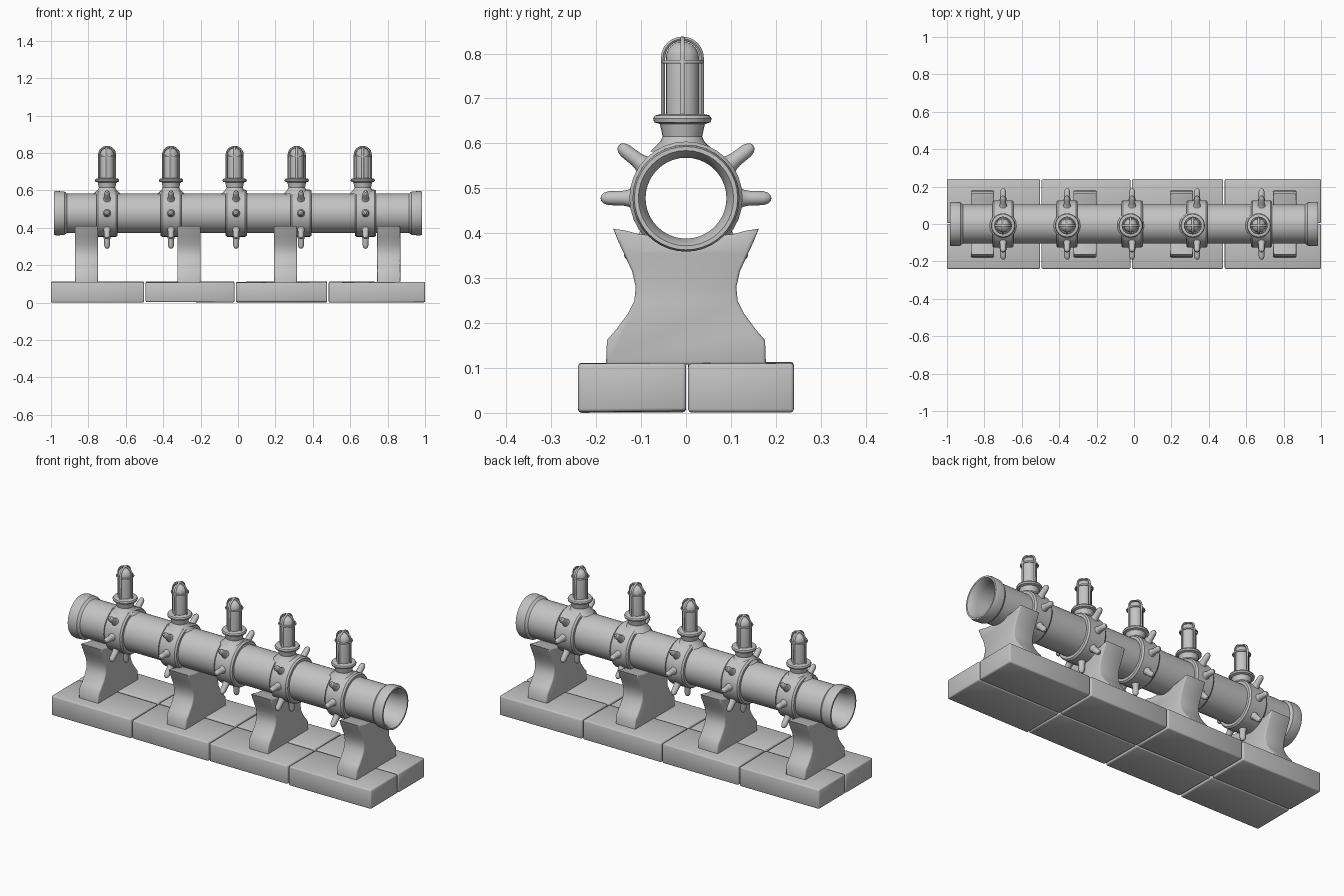
import bpy, bmesh, math, random
from mathutils import Vector, Matrix

random.seed(4)
cube = bpy.data.objects.get("Cube")
if cube:
    bpy.data.objects.remove(cube, do_unlink=True)

grey = bpy.data.materials.new("plain_grey")
grey.use_nodes = True
COLOUR = (0.55, 0.55, 0.55, 1)
grey.diffuse_color = COLOUR
grey.node_tree.nodes["Principled BSDF"].inputs["Base Color"].default_value = COLOUR

AXIS_Z = 0.478  # height of the pipe's centre line


def finish(name, bm, angle=35):
    """Turn a bmesh into a smooth shaded object."""
    bmesh.ops.recalc_face_normals(bm, faces=bm.faces)
    mesh = bpy.data.meshes.new(name)
    bm.to_mesh(mesh)
    bm.free()
    mesh.materials.append(grey)
    obj = bpy.data.objects.new(name, mesh)
    bpy.context.collection.objects.link(obj)
    bpy.ops.object.select_all(action='DESELECT')
    obj.select_set(True)
    bpy.context.view_layer.objects.active = obj
    bpy.ops.object.shade_smooth_by_angle(angle=math.radians(angle))
    return obj


def lathe(name, profile, origin, direction=(0, 0, 1), segments=24, closed=False):
    """Spin (radius, distance) points around a direction."""
    bm = bmesh.new()
    verts = [bm.verts.new((r, 0, h)) for r, h in profile]
    pairs = list(zip(verts, verts[1:]))
    if closed:
        pairs.append((verts[-1], verts[0]))
    edges = [bm.edges.new(p) for p in pairs]
    bmesh.ops.spin(bm, geom=verts + edges, cent=(0, 0, 0), axis=(0, 0, 1),
                   angle=math.tau, steps=segments, use_merge=True)
    bmesh.ops.remove_doubles(bm, verts=bm.verts, dist=0.0002)
    turn = Vector(direction).to_track_quat('Z', 'Y').to_matrix().to_4x4()
    bm.transform(Matrix.Translation(origin) @ turn)
    return finish(name, bm)


def tube(name, points, radius, origin, cyclic=False):
    """Round bar along a list of points."""
    curve = bpy.data.curves.new(name, 'CURVE')
    curve.dimensions = '3D'
    curve.bevel_depth = radius
    curve.bevel_resolution = 1
    spline = curve.splines.new('POLY')
    spline.points.add(len(points) - 1)
    for p, co in zip(spline.points, points):
        p.co = (*(Vector(co) + Vector(origin)), 1)
    spline.use_cyclic_u = cyclic
    temp = bpy.data.objects.new(name + "_path", curve)
    bpy.context.collection.objects.link(temp)
    bpy.context.view_layer.update()
    bm = bmesh.new()
    mesh = temp.to_mesh()
    bm.from_mesh(mesh)
    temp.to_mesh_clear()
    bpy.data.objects.remove(temp, do_unlink=True)
    return finish(name, bm, 60)


def slab(name, x0, x1, y0, y1, z0, z1):
    """Worn stone block with uneven corners."""
    bm = bmesh.new()
    bmesh.ops.create_cube(bm, size=1)
    for v in bm.verts:
        v.co.x = x1 if v.co.x > 0 else x0
        v.co.y = y1 if v.co.y > 0 else y0
        v.co.z = (z1 - random.uniform(0, 0.006)) if v.co.z > 0 else z0 + random.uniform(0, 0.004)
    bmesh.ops.bevel(bm, geom=bm.edges[:], offset=0.007, segments=2,
                    profile=0.5, affect='EDGES')
    return finish(name, bm, 50)


def support(name, x0, x1):
    """Waisted pedestal with a saddle that holds the pipe."""
    side = [(0.178, 0.108), (0.176, 0.162), (0.155, 0.186), (0.13, 0.22),
            (0.115, 0.25), (0.112, 0.28), (0.12, 0.315), (0.137, 0.352),
            (0.15, 0.38), (0.162, 0.41), (0.135, 0.406), (0.105, 0.398)]
    saddle = []
    for i in range(9):
        a = math.radians(-55 - 70 * i / 8)
        saddle.append((0.103 * math.cos(a), AXIS_Z + 0.103 * math.sin(a)))
    outline = side + saddle + [(-y, z) for y, z in reversed(side)]
    bm = bmesh.new()
    face = bm.faces.new([bm.verts.new((x0, y, z)) for y, z in outline])
    made = bmesh.ops.extrude_face_region(bm, geom=[face])["geom"]
    bmesh.ops.translate(bm, vec=(x1 - x0, 0, 0),
                        verts=[g for g in made if isinstance(g, bmesh.types.BMVert)])
    rims = [e for e in bm.edges if abs(e.verts[0].co.x - e.verts[1].co.x) < 1e-5]
    bmesh.ops.bevel(bm, geom=rims, offset=0.006, segments=2,
                    profile=0.5, affect='EDGES')
    return finish(name, bm, 50)


# Base: two rows of four slabs
seams = [-1, -0.498, -0.015, 0.481, 1]
for i, (a, b) in enumerate(zip(seams, seams[1:])):
    left = a + (0.004 if i else 0)
    right = b - (0.004 if i < 3 else 0)
    slab(f"base_slab_front_{i + 1}", left, right, -0.24, 0.0, 0, 0.112)
    slab(f"base_slab_back_{i + 1}", left, right, 0.005, 0.24, 0, 0.114)

# Pedestals
for i, x in enumerate((-0.81, -0.262, 0.254, 0.806)):
    support(f"support_{i + 1}", x - 0.062, x + 0.062)

# Hollow pipe with flared ends
half = [(0.105, 0.915), (0.116, 0.928), (0.119, 0.97), (0.115, 0.985),
        (0.106, 0.985), (0.098, 0.972), (0.09, 0.94)]
pipe = half + [(r, -h) for r, h in reversed(half)]
lathe("pipe", pipe, (0, 0, AXIS_Z), (1, 0, 0), 40, closed=True)

# Collars with studs, each topped by a caged lamp
COLLAR = [(0.1, -0.057), (0.119, -0.057), (0.126, -0.048),
          (0.126, 0.048), (0.119, 0.057), (0.1, 0.057)]
STUD = [(0.026, 0.115), (0.019, 0.128), (0.0165, 0.14), (0.0155, 0.172),
        (0.012, 0.183), (0.006, 0.189), (0, 0.19)]
LAMP_BASE = [(0.072, 0.582), (0.05, 0.603), (0.044, 0.615), (0.05, 0.643),
             (0.063, 0.647), (0.065, 0.655), (0.061, 0.662), (0.05, 0.665), (0, 0.667)]
STUD_ANGLES = (38, 0, -45, -90, -135, 180, 142)
DOME_Z, CAGE_R, BULB_R = 0.79, 0.043, 0.037

bulb = [(BULB_R, 0.662), (BULB_R, DOME_Z)]
for k in range(1, 7):
    a = math.pi / 2 * k / 6
    bulb.append((BULB_R * math.cos(a), DOME_Z + BULB_R * math.sin(a)))
arch = [(-CAGE_R, 0.66)]
for k in range(13):
    a = math.pi * (1 - k / 12)
    arch.append((CAGE_R * math.cos(a), DOME_Z + CAGE_R * math.sin(a)))
arch.append((CAGE_R, 0.66))
hoop = [(CAGE_R * math.cos(math.tau * k / 20), CAGE_R * math.sin(math.tau * k / 20), 0.782)
        for k in range(20)]

places = [(-0.70, -0.70), (-0.358, -0.358), (-0.01, -0.018), (0.337, 0.314), (0.682, 0.667)]
for i, (cx, lx) in enumerate(places):
    n = i + 1
    lathe(f"collar_{n}", COLLAR, (cx, 0, AXIS_Z), (1, 0, 0), 32, closed=True)
    for k, deg in enumerate(STUD_ANGLES):
        a = math.radians(deg)
        lathe(f"collar_{n}_stud_{k + 1}", STUD, (cx, 0, AXIS_Z),
              (0, math.cos(a), math.sin(a)), 12)
    spot = (lx, -0.008, 0)
    lathe(f"lamp_base_{n}", LAMP_BASE, spot, segments=24)
    lathe(f"lamp_bulb_{n}", bulb, spot, segments=20)
    tube(f"lamp_cage_side_bar_{n}", [(u, 0, z) for u, z in arch], 0.0055, spot)
    tube(f"lamp_cage_front_bar_{n}", [(0, u, z) for u, z in arch], 0.0055, spot)
    tube(f"lamp_cage_hoop_{n}", hoop, 0.0045, spot, cyclic=True)
